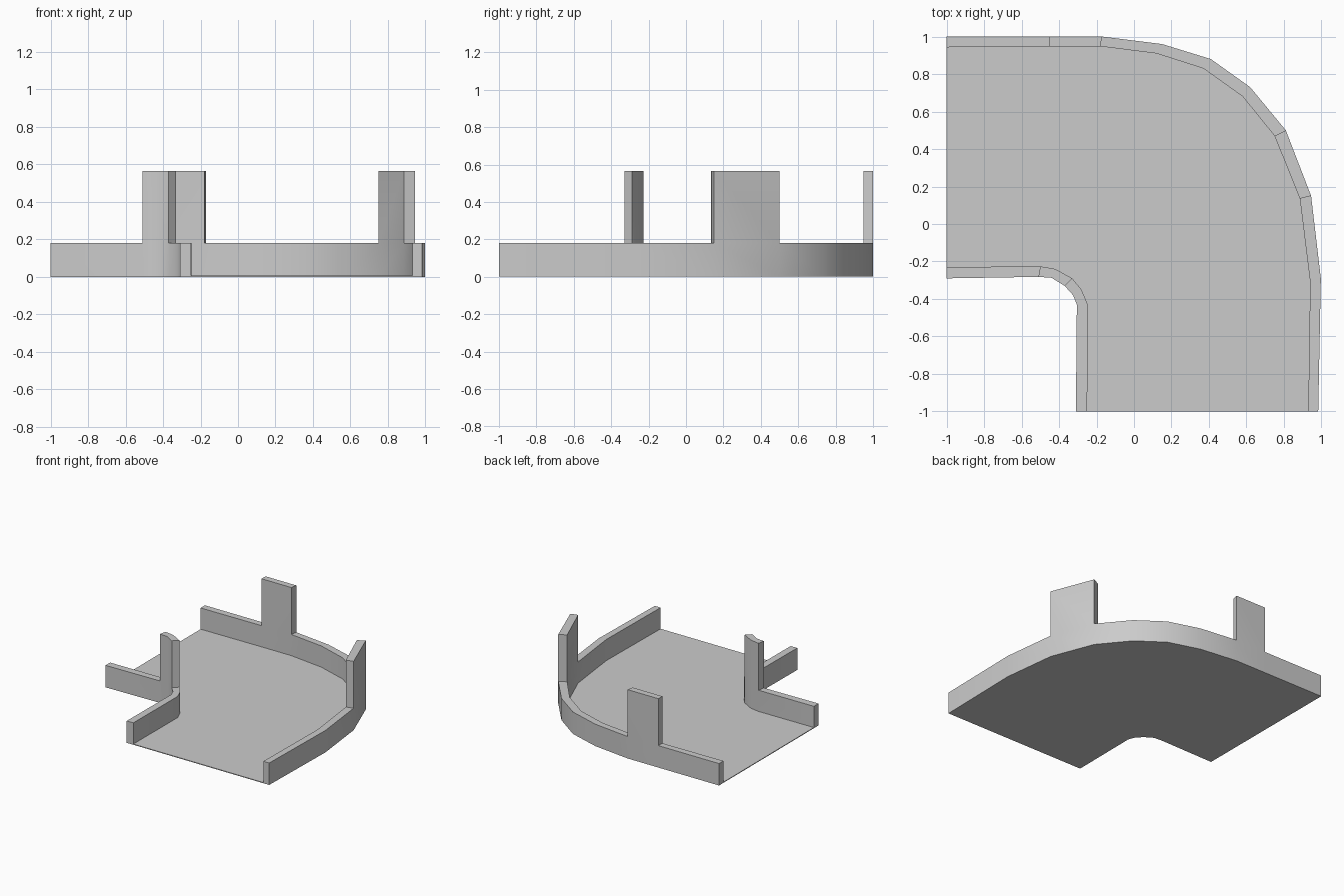
import bpy, bmesh, math

cube = bpy.data.objects.get("Cube")
if cube:
    bpy.data.objects.remove(cube, do_unlink=True)

RAIL_TOP, POST_TOP, FLOOR_TOP = 0.18, 0.565, 0.006

grey = bpy.data.materials.new("light grey")
grey.use_nodes = True
grey.diffuse_color = (0.6, 0.6, 0.6, 1)
grey.node_tree.nodes["Principled BSDF"].inputs["Base Color"].default_value = (0.6, 0.6, 0.6, 1)

# Plan outlines of both rails: two parallel edges each
OUTER_FAR = [(-1, 1), (-.45, 1), (-.17, 1), (.15, .96), (.41, .88), (.62, .73),
             (.81, .5), (.945, .15), (.997, -.29), (.983, -1)]
OUTER_NEAR = [(-1, .943), (-.45, .948), (-.18, .948), (.12, .91), (.37, .83), (.58, .68),
              (.75, .47), (.885, .135), (.94, -.31), (.93, -1)]
INNER_FAR = [(-1, -.29), (-.51, -.282), (-.44, -.287), (-.37, -.33), (-.325, -.38),
             (-.305, -.43), (-.31, -1)]
INNER_NEAR = [(-1, -.23), (-.5, -.226), (-.42, -.24), (-.33, -.29), (-.28, -.35),
              (-.247, -.43), (-.25, -1)]


def finish(name, bm):
    bmesh.ops.recalc_face_normals(bm, faces=bm.faces)
    mesh = bpy.data.meshes.new(name)
    bm.to_mesh(mesh)
    bm.free()
    mesh.materials.append(grey)
    obj = bpy.data.objects.new(name, mesh)
    bpy.context.collection.objects.link(obj)
    bpy.ops.object.select_all(action="DESELECT")
    obj.select_set(True)
    bpy.context.view_layer.objects.active = obj
    bpy.ops.object.shade_smooth_by_angle(angle=math.radians(40))
    return obj


def rail(name, far, near, post_segments):
    """Wall strip whose chosen segments rise into a tall post."""
    bm = bmesh.new()
    levels = (0, RAIL_TOP, POST_TOP)
    grid = [[[bm.verts.new((*p, z)) for z in levels] for p in side] for side in (far, near)]
    a, b = grid
    cells = {(i, 0) for i in range(len(far) - 1)} | {(i, 1) for i in post_segments}
    for i, k in cells:
        j, t = i + 1, k + 1
        for s in grid:
            bm.faces.new((s[i][k], s[j][k], s[j][t], s[i][t]))
        # Close the strip wherever there is no neighbouring cell
        for di, col in ((-1, i), (1, j)):
            if (i + di, k) not in cells:
                bm.faces.new((a[col][k], b[col][k], b[col][t], a[col][t]))
        for dk, row in ((-1, k), (1, t)):
            if (i, k + dk) not in cells:
                bm.faces.new((a[i][row], a[j][row], b[j][row], b[i][row]))
    bmesh.ops.delete(bm, geom=[v for v in bm.verts if not v.link_faces], context="VERTS")
    return finish(name, bm)


# Outer rail with two posts, inner rail with a corner post
rail("outer_rail", OUTER_FAR, OUTER_NEAR, (1, 6))
rail("inner_rail", INNER_FAR, INNER_NEAR, (1, 2))

# Thin floor plate filling the bend between the rails
bm = bmesh.new()
outline = OUTER_FAR + INNER_FAR[::-1]
base = bm.faces.new([bm.verts.new((x, y, 0)) for x, y in outline])
top = bmesh.ops.extrude_face_region(bm, geom=[base], use_keep_orig=True)
bmesh.ops.translate(bm, vec=(0, 0, FLOOR_TOP),
                    verts=[g for g in top["geom"] if isinstance(g, bmesh.types.BMVert)])
bmesh.ops.triangulate(bm, faces=[f for f in bm.faces if len(f.verts) > 4])
finish("floor_plate", bm)
